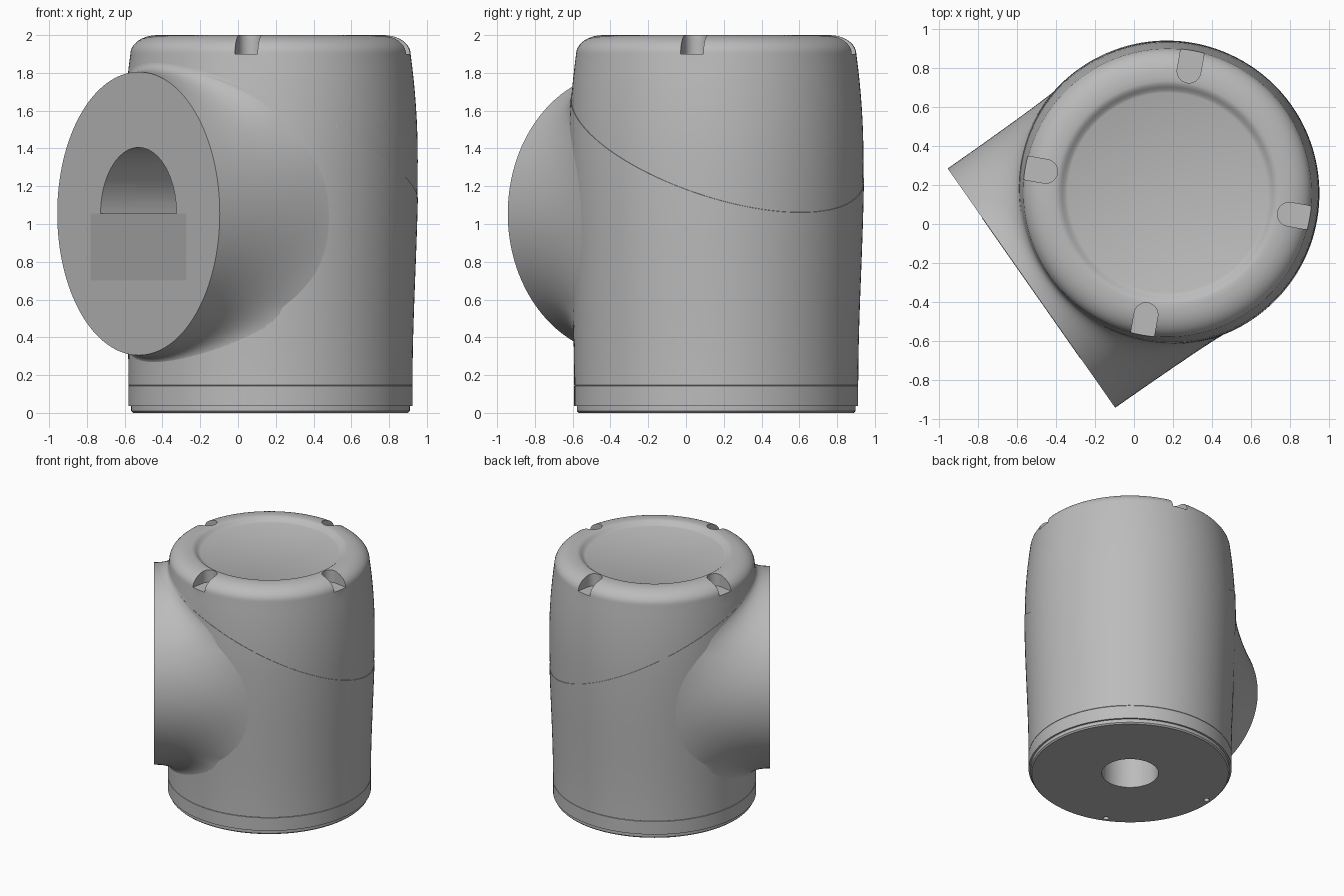
import bpy, bmesh, math
from mathutils import Vector, Matrix

old = bpy.data.objects.get("Cube")
if old:
    bpy.data.objects.remove(old)

CX, CY = 0.172, 0.16            # axis of the round housing
ANG = math.radians(215)         # direction the side flange faces
FZ, FR, FD, BORE = 1.055, 0.75, 0.853, 0.35
SEG = 128
HOUSING = Matrix.Translation((CX, CY, 0)) @ Matrix.Rotation(ANG, 4, 'Z')


def material(name, v):
    m = bpy.data.materials.new(name)
    m.use_nodes = True
    m.diffuse_color = (v, v, v, 1)
    m.node_tree.nodes["Principled BSDF"].inputs["Base Color"].default_value = (v, v, v, 1)
    return m


grey = material("light grey", 0.5)
dark = material("mid grey", 0.41)


def make(name, bm, mat=grey):
    """Turn a bmesh in the housing frame (x toward the flange) into an object."""
    bmesh.ops.recalc_face_normals(bm, faces=bm.faces)
    me = bpy.data.meshes.new(name)
    bm.to_mesh(me)
    bm.free()
    me.materials.append(mat)
    ob = bpy.data.objects.new(name, me)
    ob.matrix_world = HOUSING
    bpy.context.collection.objects.link(ob)
    return ob


def activate(ob):
    bpy.ops.object.select_all(action='DESELECT')
    ob.select_set(True)
    bpy.context.view_layer.objects.active = ob


def smooth(ob):
    activate(ob)
    bpy.ops.object.shade_smooth_by_angle(angle=math.radians(28))


def cylinder(r, a, b, seg=64):
    """Solid cylinder between points a and b."""
    bm = bmesh.new()
    a, b = Vector(a), Vector(b)
    rot = (b - a).to_track_quat('Z', 'Y').to_matrix().to_4x4()
    bmesh.ops.create_cone(bm, cap_ends=True, segments=seg, radius1=r, radius2=r,
                          depth=(b - a).length, matrix=Matrix.Translation((a + b) / 2) @ rot)
    return bm


def box(lo, hi, bm=None):
    bm = bm or bmesh.new()
    lo, hi = Vector(lo), Vector(hi)
    m = Matrix.Translation((lo + hi) / 2) @ Matrix.Diagonal((*(hi - lo), 1))
    bmesh.ops.create_cube(bm, size=1, matrix=m)
    return bm


def cut(ob, cutter):
    cutter.hide_render = True
    activate(ob)
    mod = ob.modifiers.new("cut", 'BOOLEAN')
    mod.operation, mod.solver, mod.object = 'DIFFERENCE', 'EXACT', cutter
    bpy.ops.object.modifier_apply(modifier=mod.name)
    bpy.data.objects.remove(cutter)


def radius(z):
    """Slightly barrel-shaped wall of the housing."""
    if z < 1.345:
        u = max(0, (z - 0.145) / 1.2)
        return 0.752 + 0.031 * u * u * (3 - 2 * u)
    return 0.783 - 0.038 * ((z - 1.345) / 0.555) ** 2


# Housing profile: stepped foot, barrel wall, rounded shoulder, dished lid
profile = [(0, 0), (0.728, 0), (0.738, 0.01), (0.738, 0.037), (0.752, 0.037),
           (0.752, 0.143), (0.749, 0.145), (0.752, 0.147)]
profile += [(radius(z), z) for z in (0.2 + 1.7 * i / 24 for i in range(25))]
profile += [(0.6 + 0.145 * math.cos(a), 1.9 + 0.1 * math.sin(a))
            for a in (math.pi / 2 * i / 10 for i in range(1, 11))]
profile += [(0.575, 2.0), (0.56, 1.996), (0.545, 1.985), (0.53, 1.972),
            (0.515, 1.966), (0, 1.965)]


def housing_half(name, upper):
    """Revolve the profile and keep one side of the slanted seam."""
    bm = bmesh.new()
    vs = [bm.verts.new((r, 0, z)) for r, z in profile]
    es = [bm.edges.new(p) for p in zip(vs, vs[1:])]
    bmesh.ops.spin(bm, geom=vs + es, cent=(0, 0, 0), axis=(0, 0, 1),
                   angle=2 * math.pi, steps=SEG, use_merge=True)
    bmesh.ops.remove_doubles(bm, verts=bm.verts, dist=1e-5)
    bmesh.ops.bisect_plane(bm, geom=bm.verts[:] + bm.edges[:] + bm.faces[:],
                           plane_co=(0, 0, 1.45), plane_no=(-0.5, 0, 1),
                           clear_inner=upper, clear_outer=not upper)
    bmesh.ops.holes_fill(bm, edges=[e for e in bm.edges if e.is_boundary], sides=0)
    if upper:
        bmesh.ops.scale(bm, vec=(0.996, 0.996, 1), verts=bm.verts)
    return make(name, bm)


body = housing_half("housing_body", False)
cap = housing_half("housing_cap", True)

# Side bore and bottom cable passage
cut(body, make("bore_cutter", cylinder(BORE + 0.002, (-0.1, 0, FZ), (1, 0, FZ))))
cut(body, make("passage_cutter", cylinder(0.21, (0, 0, -0.1), (0, 0, FZ))))

# Two pin holes in the underside
for side in (-1, 1):
    a = math.radians(35 * side - 5)
    x, y = 0.69 * math.cos(a), 0.69 * math.sin(a)
    cut(body, make("pin_cutter", cylinder(0.021, (x, y, -0.1), (x, y, 0.12), 16)))

# Four round-ended notches around the shoulder of the cap
for k in range(4):
    rot = Matrix.Rotation(math.radians(45 + 90 * k), 4, 'Z')
    for bm in (cylinder(0.061, (0.635, 0, 1.9), (0.635, 0, 2.1), 32),
               box((0.635, -0.061, 1.9), (0.9, 0.061, 2.1))):
        bm.transform(rot)
        cut(cap, make("notch_cutter", bm))

smooth(body)
smooth(cap)

# Flange with bore lip and a neck that flares into the housing
bm = bmesh.new()
STEPS = 14
columns = []
for i in range(SEG):
    phi = 2 * math.pi * i / SEG
    sn, cs = math.sin(phi), math.cos(phi)
    s, z = FR * sn, FZ + FR * cs
    corner_d = math.sqrt(radius(z) ** 2 - s * s)
    spread = 0.5 * (FD - corner_d)
    z2 = z + spread * cs
    r2 = radius(z2) - 0.003
    s2 = max(-0.99 * r2, min(0.99 * r2, s + spread * sn))
    start, corner = Vector((FD, s, z)), Vector((corner_d, s, z))
    end = Vector((math.sqrt(r2 * r2 - s2 * s2), s2, z2))
    col = [(0.64, BORE * sn, FZ + BORE * cs), (FD, BORE * sn, FZ + BORE * cs)]
    for j in range(STEPS + 1):
        t = j / STEPS
        col.append(start * (1 - t) ** 2 + corner * 2 * t * (1 - t) + end * t * t)
    columns.append([bm.verts.new(p) for p in col])
for a, b in zip(columns, columns[1:] + columns[:1]):
    for j in range(len(a) - 1):
        bm.faces.new((a[j], a[j + 1], b[j + 1], b[j]))
smooth(make("flange_neck", bm))

# Rectangular cover plate over the lower half of the bore
make("cover_plate", box((FD - 0.005, -0.44, 0.70), (FD + 0.002, 0.44, FZ)), dark)

# Small plug below the neck
a = math.radians(26)
r = radius(0.39)
p = Vector((math.cos(a), math.sin(a), 0))
z = Vector((0, 0, 0.39))
smooth(make("side_plug", cylinder(0.025, p * (r - 0.05) + z, p * (r + 0.012) + z, 24)))
